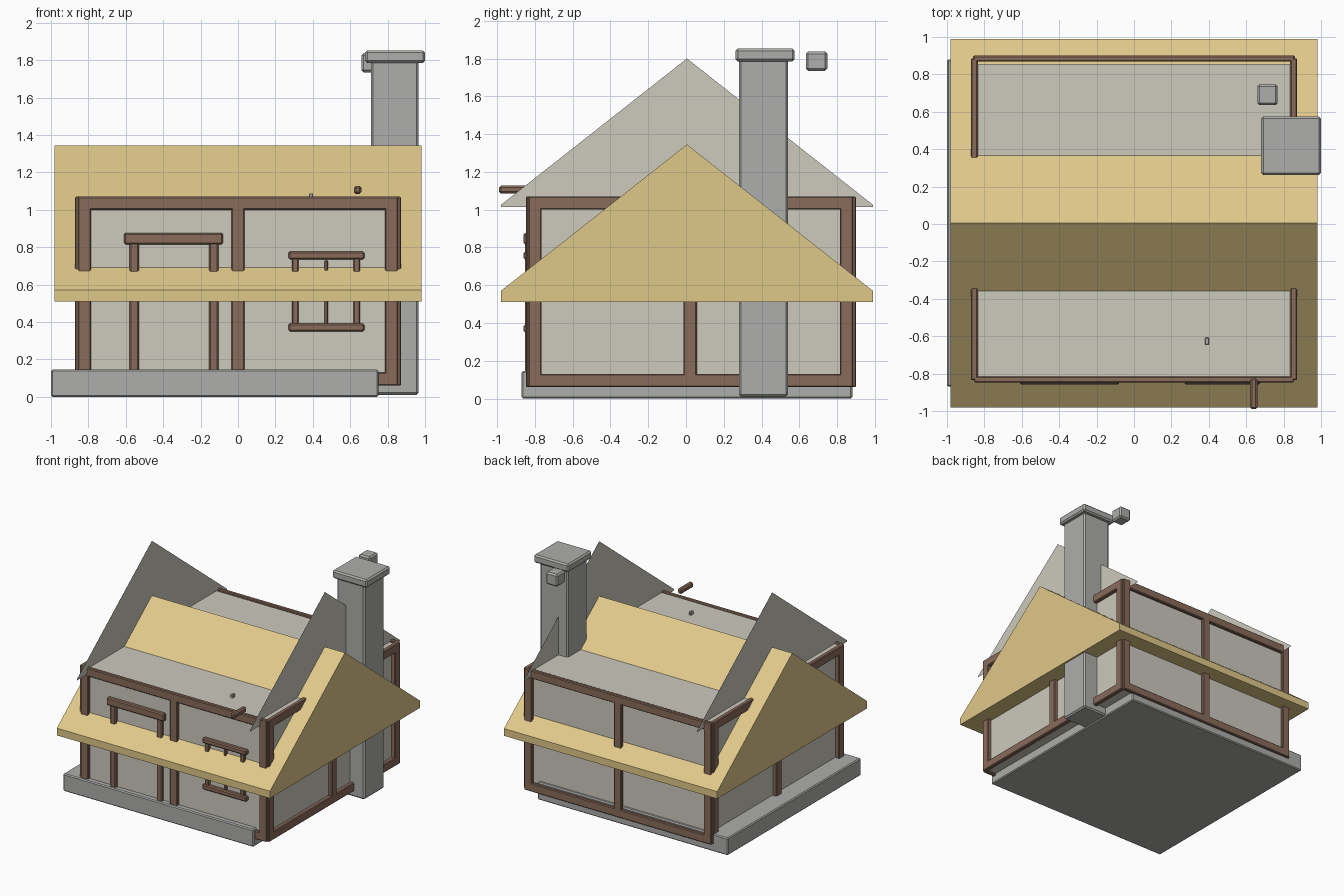
import bpy, bmesh

cube = bpy.data.objects.get("Cube")
if cube:
    bpy.data.objects.remove(cube, do_unlink=True)


def material(name, rgb):
    m = bpy.data.materials.new(name)
    m.use_nodes = True
    m.diffuse_color = (*rgb, 1)
    m.node_tree.nodes["Principled BSDF"].inputs["Base Color"].default_value = (*rgb, 1)
    return m


thatch = material("straw_yellow", (0.74, 0.58, 0.25))
plaster = material("pale_plaster", (0.61, 0.59, 0.51))
stone = material("grey_stone", (0.42, 0.43, 0.41))
timber = material("brown_timber", (0.25, 0.15, 0.105))


def finish(bm, name, mat):
    mesh = bpy.data.meshes.new(name)
    bm.to_mesh(mesh)
    bm.free()
    mesh.materials.append(mat)
    ob = bpy.data.objects.new(name, mesh)
    bpy.context.collection.objects.link(ob)
    return ob


def box(name, mat, x, y, z, bevel=0.008):
    """Chamfered box given by its (min, max) range on each axis."""
    bm = bmesh.new()
    bmesh.ops.create_cube(bm, size=1)
    for v in bm.verts:
        v.co = [r[0] if c < 0 else r[1] for c, r in zip(v.co, (x, y, z))]
    if bevel:
        bmesh.ops.bevel(bm, geom=bm.edges[:], offset=bevel, segments=1, affect='EDGES')
    return finish(bm, name, mat)


def gable(name, mat, x0, eave, lip, peak, depth=0):
    """Pentagon gable outline at x0, optionally extruded along x."""
    bm = bmesh.new()
    outline = [(-0.98, eave), (0.99, eave), (0.99, lip), (0.005, peak), (-0.98, lip)]
    face = bm.faces.new([bm.verts.new((x0, y, z)) for y, z in outline])
    if depth:
        ext = bmesh.ops.extrude_face_region(bm, geom=[face])
        for v in ext["geom"]:
            if isinstance(v, bmesh.types.BMVert):
                v.co.x += depth
        bmesh.ops.recalc_face_normals(bm, faces=bm.faces[:])
    return finish(bm, name, mat)


# Stone base and plastered body
box("plinth", stone, (-1.0, 0.75), (-0.87, 0.88), (0, 0.145))
box("house_body", plaster, (-0.835, 0.835), (-0.825, 0.855), (0.075, 1.06), 0)

# Roof prism and the thin gable walls rising over it
gable("roof", thatch, -0.98, 0.51, 0.57, 1.345, 1.96)
for side, x in (("left", 0.795), ("right", -0.795)):
    gable(side + "_gable_wall", plaster, x, 1.015, 1.025, 1.80)

# Timber frames on all four walls: rails, corner posts and a middle post
LOW, HIGH, W = 0.06, 1.07, 0.07


def frame(name, along_x, span, depth, middle):
    a, b = span
    posts = {"start_post": (a, a + W), "end_post": (b - W, b),
             "middle_post": (middle - W / 2, middle + W / 2)}
    parts = [(k, r, (LOW, HIGH)) for k, r in posts.items()]
    parts += [("bottom_rail", span, (LOW, LOW + W)), ("top_rail", span, (HIGH - W, HIGH))]
    for part, r, z in parts:
        x, y = (r, depth) if along_x else (depth, r)
        box(f"{name}_{part}", timber, x, y, z, 0.006)


frame("front_frame", True, (-0.855, 0.855), (-0.848, -0.815), 0)
frame("back_frame", True, (-0.86, 0.86), (0.868, 0.9), 0)
frame("left_frame", False, (-0.835, 0.885), (0.835, 0.872), 0.022)
frame("right_frame", False, (-0.835, 0.885), (-0.872, -0.835), 0.022)

# Door surround
FRONT = (-0.859, -0.82)
box("door_lintel", timber, (-0.61, -0.08), FRONT, (0.815, 0.877))
for side, x in (("right", -0.555), ("left", -0.13)):
    box(f"door_{side}_post", timber, (x - 0.026, x + 0.026), (-0.852, -0.82), (0.1, 0.83))

# Window surround
for part, z in (("head", 0.756), ("sill", 0.371)):
    box(f"window_{part}", timber, (0.27, 0.675), FRONT, (z - 0.021, z + 0.021))
for side, x in (("right", 0.306), ("left", 0.635)):
    box(f"window_{side}_post", timber, (x - 0.018, x + 0.018), (-0.852, -0.82), (0.37, 0.75), 0.005)
box("window_mullion", timber, (0.462, 0.48), (-0.845, -0.82), (0.38, 0.728), 0.003)

# Chimney with cap and a loose block beside it
box("chimney_stack", stone, (0.71, 0.966), (0.28, 0.54), (0.01, 1.81), 0.012)
box("chimney_cap", stone, (0.68, 1.0), (0.262, 0.575), (1.785, 1.852), 0.012)
box("chimney_block", stone, (0.66, 0.768), (0.635, 0.748), (1.735, 1.837), 0.012)

# Projecting pole and small peg on the flat top
box("sign_pole", timber, (0.62, 0.66), (-0.99, -0.825), (1.085, 1.127), 0.01)
box("roof_peg", stone, (0.38, 0.402), (-0.645, -0.608), (1.055, 1.087), 0.003)
